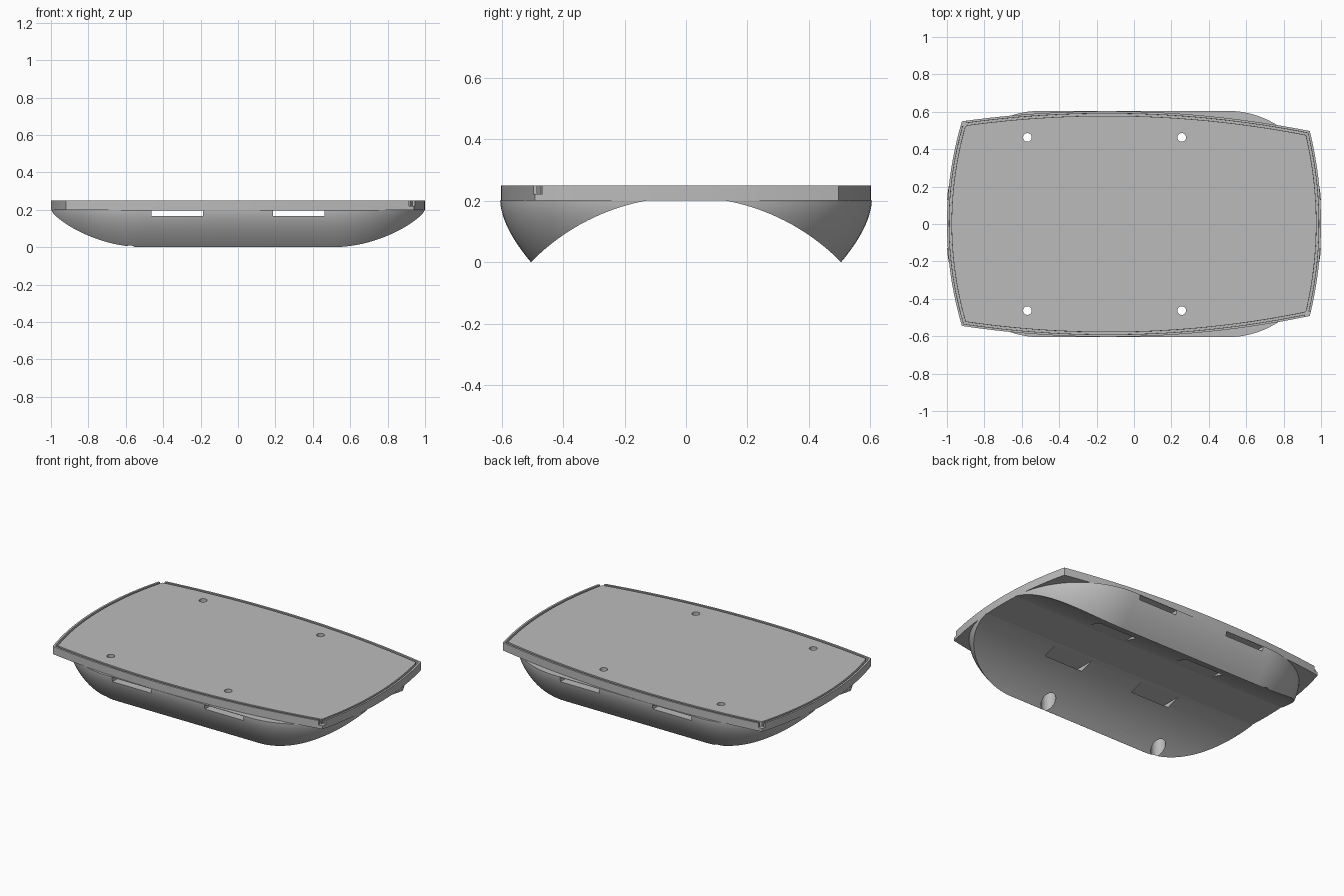
import bpy, bmesh, math
from mathutils import Vector

cube = bpy.data.objects.get("Cube")
if cube:
    bpy.data.objects.remove(cube, do_unlink=True)

grey = bpy.data.materials.new("plain grey")
grey.use_nodes = True
COLOUR = (0.5, 0.5, 0.5, 1)
grey.diffuse_color = COLOUR
grey.node_tree.nodes["Principled BSDF"].inputs["Base Color"].default_value = COLOUR


def make_object(name, bm):
    bmesh.ops.recalc_face_normals(bm, faces=bm.faces)
    mesh = bpy.data.meshes.new(name)
    bm.to_mesh(mesh)
    bm.free()
    mesh.materials.append(grey)
    obj = bpy.data.objects.new(name, mesh)
    bpy.context.collection.objects.link(obj)
    return obj


def loft(rings):
    """Skin a stack of closed rings and cap both ends."""
    bm = bmesh.new()
    loops = [[bm.verts.new(p) for p in ring] for ring in rings]
    n = len(loops[0])
    for low, high in zip(loops, loops[1:]):
        for i in range(n):
            j = (i + 1) % n
            bm.faces.new((low[i], low[j], high[j], high[i]))
    bm.faces.new(loops[0][::-1])
    bm.faces.new(loops[-1])
    return bm


def box(name, x0, x1, y0, y1, z0, z1):
    outline = [(x0, y0), (x1, y0), (x1, y1), (x0, y1)]
    return make_object(name, loft([[(x, y, z) for x, y in outline] for z in (z0, z1)]))


def drill(name, x, y, radius, z0, z1, sides=32):
    angles = [math.tau * i / sides for i in range(sides)]
    return make_object(name, loft([[(x + radius * math.cos(a), y + radius * math.sin(a), z)
                                    for a in angles] for z in (z0, z1)]))


def cut(target, cutters):
    bpy.context.view_layer.objects.active = target
    for c in cutters:
        c.hide_render = True
        mod = target.modifiers.new("cut", "BOOLEAN")
        mod.operation, mod.solver, mod.object = "DIFFERENCE", "EXACT", c
        bpy.ops.object.modifier_apply(modifier=mod.name)


def smooth(obj, degrees):
    bpy.ops.object.select_all(action="DESELECT")
    obj.select_set(True)
    bpy.context.view_layer.objects.active = obj
    bpy.ops.object.shade_smooth_by_angle(angle=math.radians(degrees))


def arc(a, m, b, steps=24):
    """Points on the circle through a, m, b, leaving out b."""
    a, m, b = Vector(a), Vector(m), Vector(b)
    d = 2 * (a.x * (m.y - b.y) + m.x * (b.y - a.y) + b.x * (a.y - m.y))
    aa, mm, bb = a.dot(a), m.dot(m), b.dot(b)
    c = Vector(((aa * (m.y - b.y) + mm * (b.y - a.y) + bb * (a.y - m.y)) / d,
                (aa * (b.x - m.x) + mm * (a.x - b.x) + bb * (m.x - a.x)) / d))
    start = math.atan2(a.y - c.y, a.x - c.x)
    sweep = (math.atan2(b.y - c.y, b.x - c.x) - start + math.pi) % math.tau - math.pi
    r = (a - c).length
    return [(c.x + r * math.cos(start + sweep * i / steps),
             c.y + r * math.sin(start + sweep * i / steps)) for i in range(steps)]


TOP, SEAM = 0.25, 0.2

# Saddle base: rounded plan that tapers inward towards the bottom
def base_ring(z):
    inset = 0.1 * (1 - z / SEAM) ** 1.7
    ring = []
    for k, (sx, sy) in enumerate([(1, 1), (-1, 1), (-1, -1), (1, -1)]):
        for i in range(25):
            a = math.pi / 2 * (k + i / 24)
            ring.append((sx * 0.5 + (0.5 - inset) * math.cos(a),
                         sy * 0.105 + (0.5 - inset) * math.sin(a), z))
    return ring


base = make_object("saddle_base", loft([base_ring(SEAM * i / 16) for i in range(17)]))

# Long round arch hollowed out from below
arch = drill("arch_cutter", 0, 0, 0.707, -1.2, 1.2, 160)
for v in arch.data.vertices:
    x, y, z = v.co
    v.co = (z, x, y - 0.495)
bm = bmesh.new()
bm.from_mesh(arch.data)
bmesh.ops.recalc_face_normals(bm, faces=bm.faces)
bm.to_mesh(arch.data)
bm.free()

# Strap slots, screw holes and their wider counterbores
slots = [box("slot_cutter", s * 0.325 - 0.137, s * 0.325 + 0.137, -1, 1, 0.168, 0.197)
         for s in (-1, 1)]
places = [(x, y) for x in (-0.57, 0.255) for y in (-0.463, 0.463)]
holes = [drill("hole_cutter", x, y, 0.023, -0.2, 0.5) for x, y in places]
bores = [drill("bore_cutter", x, y, 0.043, -0.2, 0.14) for x, y in places]

# Top plate: four bowed sides with sharp corners
right_front, right_back = (0.94, -0.492), (0.94, 0.497)
left_back, left_front = (-0.92, 0.549), (-0.92, -0.545)
outline = (arc(right_front, (1, 0), right_back) + arc(right_back, (-0.1, 0.603), left_back)
           + arc(left_back, (-1, 0), left_front) + arc(left_front, (-0.1, -0.603), right_front))
bm = loft([[(x, y, z) for x, y in outline] for z in (SEAM, TOP)])
bmesh.ops.recalc_face_normals(bm, faces=bm.faces)
bm.faces.ensure_lookup_table()
panel = max(bm.faces, key=lambda f: f.calc_center_median().z)
# Narrow groove just inside the rim
for width, step in ((0.012, 0), (0.0005, -0.03), (0.012, 0), (0.0005, 0.03)):
    bmesh.ops.inset_region(bm, faces=[panel], thickness=width, use_even_offset=True)
    for v in panel.verts:
        v.co.z += step
plate = make_object("top_plate", bm)

# Groove openings at two opposite corners
openings = [box("opening_cutter", 0.915, 0.96, -0.52, -0.468, 0.221, 0.3),
            box("opening_cutter", -0.94, -0.895, 0.525, 0.58, 0.221, 0.3)]

cut(base, [arch] + slots + holes + bores)
cut(plate, holes + openings)
for c in [arch] + slots + holes + bores + openings:
    bpy.data.objects.remove(c, do_unlink=True)
smooth(base, 30)
smooth(plate, 20)
